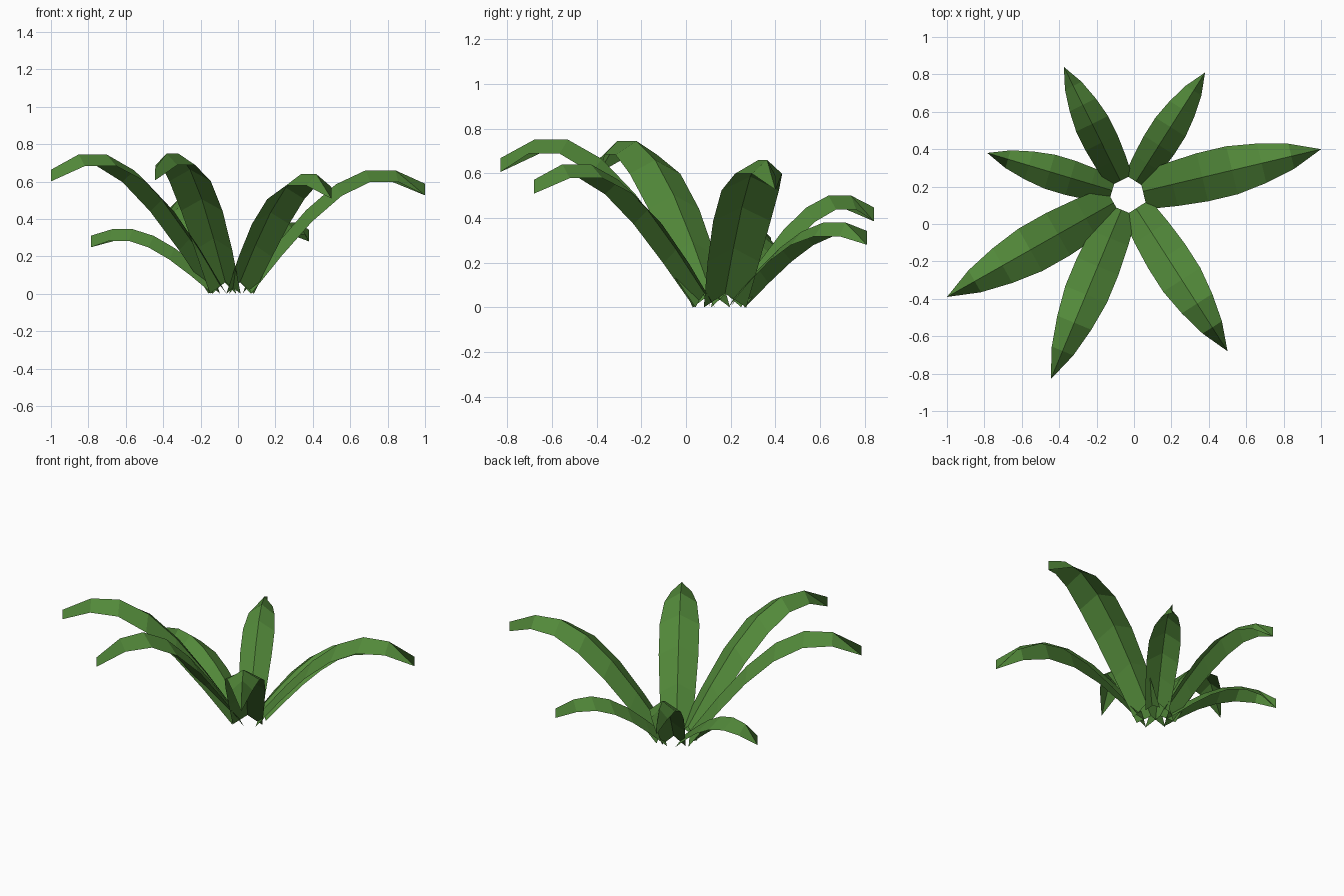
import bpy, math

if "Cube" in bpy.data.objects:
    bpy.data.objects.remove(bpy.data.objects["Cube"])

# One green for every leaf
green = bpy.data.materials.new("leaf green")
green.diffuse_color = (0.085, 0.25, 0.042, 1)
green.use_nodes = True
green.node_tree.nodes["Principled BSDF"].inputs["Base Color"].default_value = green.diffuse_color

CENTRE = (-0.035, 0.155)   # middle of the rosette
BASE_R = 0.085             # radius of the opening between the leaf bases
FOLD = 0.062               # how far the ridge stands above the leaf edges

# Shared leaf shape, from base to tip: relative ridge height and half width
RISE = [0, 0.34, 0.645, 0.875, 1, 1, 0.88]
WIDTH = [0.74, 0.9, 1, 1, 0.82, 0.52, 0]


def leaf(name, tip_x, tip_y, peak, half_width):
    """Arched leaf folded along its middle, ending in a narrow upright tip."""
    dx, dy = tip_x - CENTRE[0], tip_y - CENTRE[1]
    length = math.hypot(dx, dy)
    dx, dy = dx / length, dy / length
    verts, faces = [], []
    last = len(RISE) - 1
    for i, (rise, width) in enumerate(zip(RISE, WIDTH)):
        r = BASE_R + (length - BASE_R) * i / last
        x, y = CENTRE[0] + dx * r, CENTRE[1] + dy * r
        z = rise * (peak - FOLD)
        w = width * half_width
        verts.append((x, y, z + FOLD))                   # ridge
        verts.append((x - dy * w, y + dx * w, z))        # left edge
        if i < last:
            verts.append((x + dy * w, y - dx * w, z))    # right edge
    for i in range(last):
        a, b = 3 * i, 3 * i + 3
        right = b + 2 if i < last - 1 else b + 1         # edges meet at the tip
        faces.append((a, b, b + 1, a + 1))
        faces.append((a, a + 2, right, b))
    mesh = bpy.data.meshes.new(name)
    mesh.from_pydata(verts, [], faces)
    mesh.materials.append(green)
    mesh.update()
    obj = bpy.data.objects.new(name, mesh)
    bpy.context.collection.objects.link(obj)


# Tall front and side leaves
leaf("right_leaf", 1.0, 0.40, 0.66, 0.132)
leaf("left_front_leaf", -1.0, -0.39, 0.745, 0.13)
leaf("front_leaf", -0.445, -0.83, 0.75, 0.12)
leaf("right_front_leaf", 0.50, -0.68, 0.64, 0.118)

# Short back leaves
leaf("right_back_leaf", 0.38, 0.81, 0.38, 0.095)
leaf("left_back_leaf", -0.375, 0.84, 0.50, 0.095)
leaf("left_leaf", -0.785, 0.38, 0.345, 0.095)
